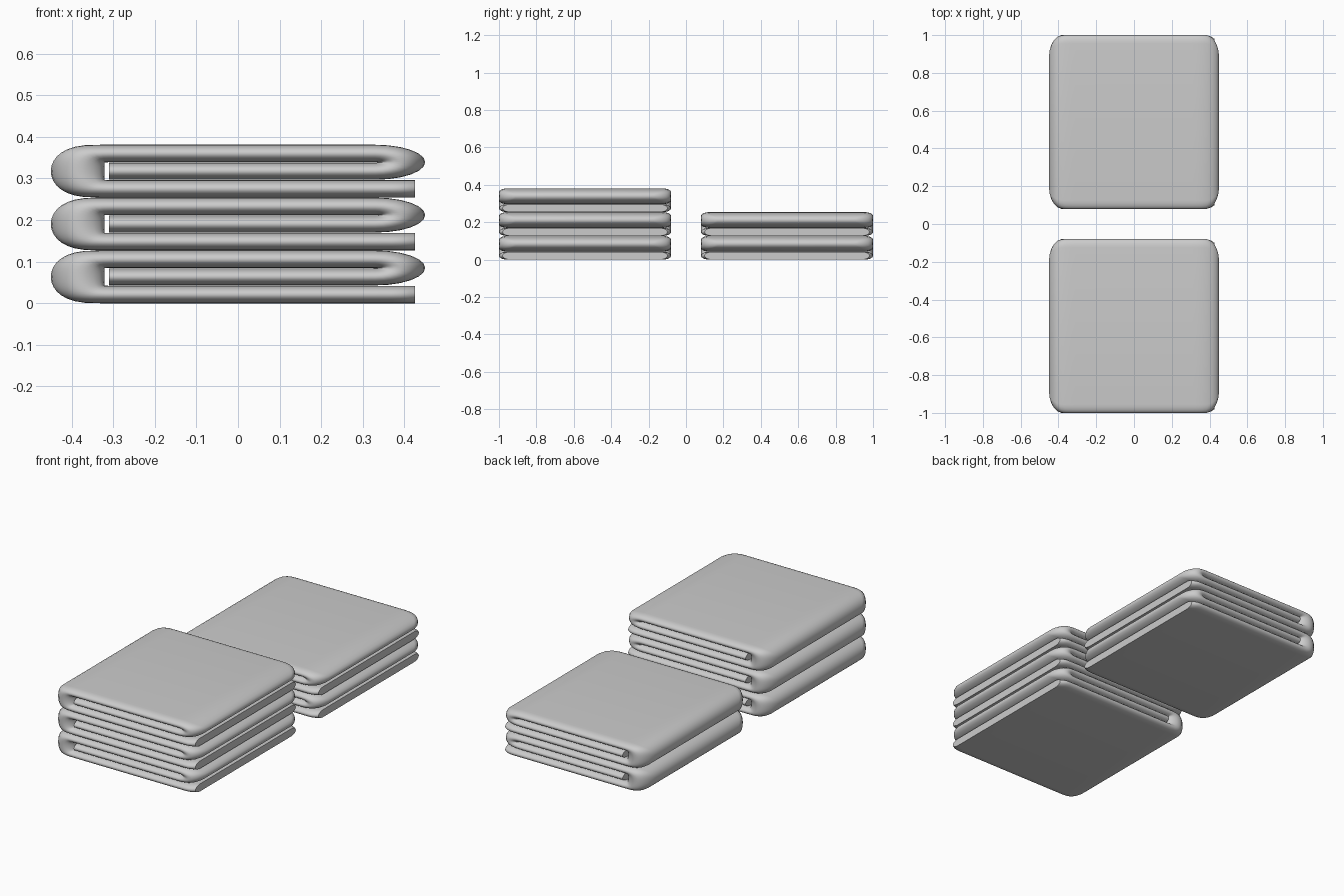
import bpy, bmesh, math

if "Cube" in bpy.data.objects:
    bpy.data.objects.remove(bpy.data.objects["Cube"])

W, R, CX, CR = 0.46, 0.045, 0.375, 0.075   # half depth, edge rounding, corner start, corner radius
H = 0.127                                  # folded towel height
T = 0.042                                  # cloth thickness


def half_depth(x):
    """Half depth in y, shrinking at the rounded plan corners."""
    d = min(max(abs(x) - CX, 0), CR)
    return W - CR + math.sqrt(CR * CR - d * d)


def fold_stations():
    """Pairs (outer, inner) of xz points following the cloth through its folds."""
    # bottom layer, open end at right
    st = [((x, 0), (x, T)) for x in (0.425, 0.41, 0.39, 0.37, 0.33, 0, -0.31)]
    # thick left fold
    for i in range(0, 17):
        a = math.pi * i / 16
        s, c = math.sin(a), math.cos(a)
        outer = (-0.33 - 0.12 * s ** 0.7 if s > 1e-6 else -0.33, H / 2 * (1 - c))
        st.append((outer, (-0.321, H / 2 - 0.021 * c)))
    # top layer
    st += [((x, H), (x, 2 * T + 0.001)) for x in (-0.31, 0, 0.31)]
    # pointed right fold
    for i in range(0, 13):
        a = math.pi * i / 12
        c = math.cos(a)
        st.append(((0.33 + 0.12 * math.sin(a), 0.085 + T * c),
                   (0.33 + 0.006 * math.sin(a), 0.0846 + 0.0004 * c)))
    # tucked middle layer
    st += [((x, T + 0.001), (x, 2 * T)) for x in (0.31, 0, -0.29, -0.31)]
    return st


def section():
    """Rounded cross-section as (y, v), v from -1 (outer) to 1 (inner)."""
    pts = []
    n = 10
    for side in (1, -1):
        for i in range(n + 1):
            a = -math.pi / 2 + math.pi * i / n
            pts.append((side * (W - R + R * math.cos(a)), side * math.sin(a)))
    return pts


def towel_mesh():
    bm = bmesh.new()
    rings = []
    for (ax, az), (bx, bz) in fold_stations():
        ring = []
        for y, v in section():
            k = (v + 1) / 2
            x, z = ax + (bx - ax) * k, az + (bz - az) * k
            ring.append(bm.verts.new((x, y * half_depth(x) / W, z)))
        rings.append(ring)
    n = len(rings[0])
    for r0, r1 in zip(rings, rings[1:]):
        for i in range(n):
            j = (i + 1) % n
            bm.faces.new((r0[i], r0[j], r1[j], r1[i]))
    bm.faces.new(rings[0])
    bm.faces.new(rings[-1])
    bmesh.ops.recalc_face_normals(bm, faces=bm.faces)
    me = bpy.data.meshes.new("folded_towel")
    bm.to_mesh(me)
    bm.free()
    return me


# two stacks: three towels in front, two behind
mesh = towel_mesh()
for stack, y, count in (("front", -0.54, 3), ("back", 0.54, 2)):
    for i in range(count):
        ob = bpy.data.objects.new(f"{stack}_towel_{i + 1}", mesh)
        ob.location = (0, y, i * H)
        bpy.context.collection.objects.link(ob)
bpy.ops.object.select_all(action='DESELECT')
ob.select_set(True)
bpy.context.view_layer.objects.active = ob
bpy.ops.object.shade_smooth_by_angle(angle=math.radians(40))
